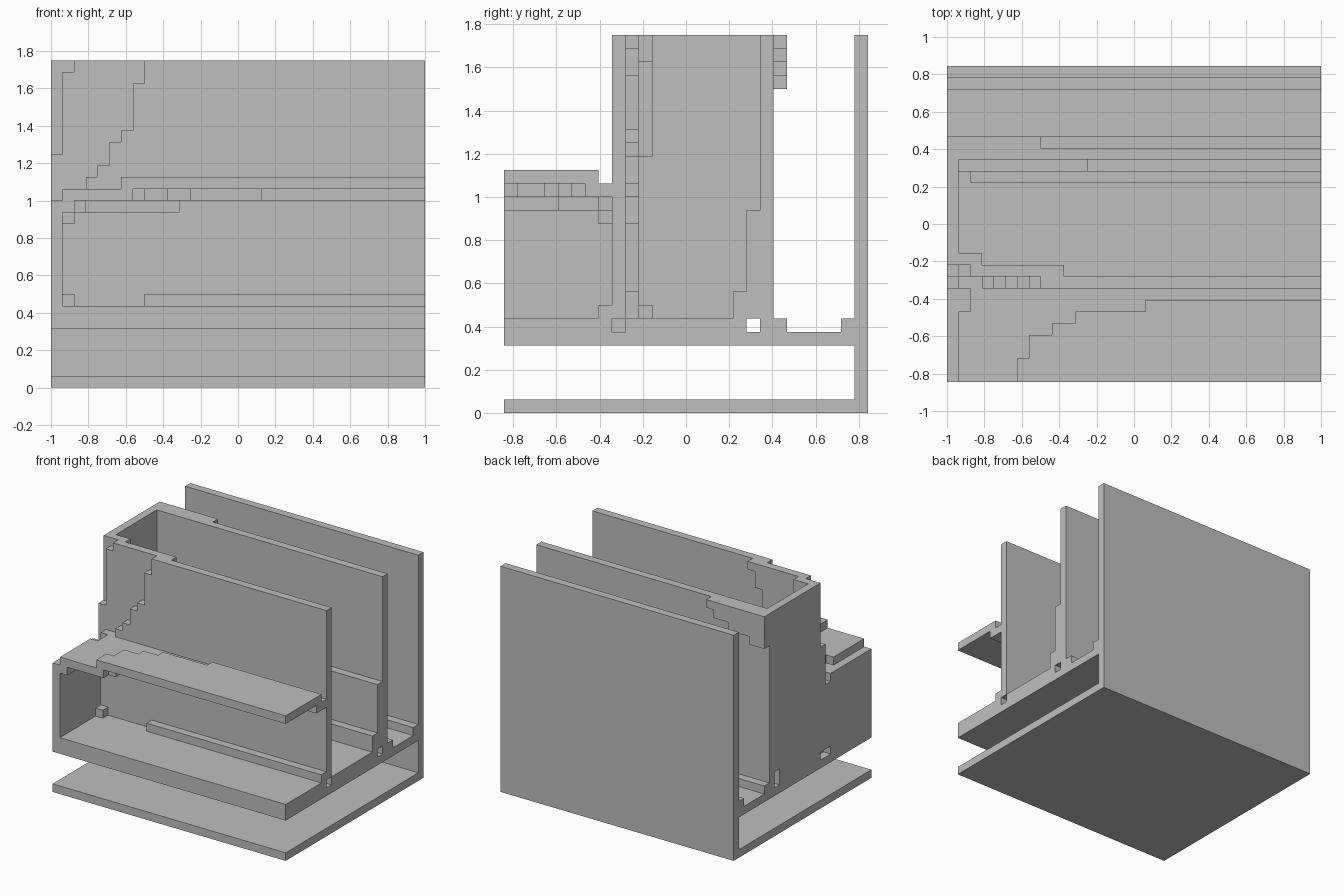
import bpy
import bmesh

cube = bpy.data.objects.get("Cube")
if cube:
    bpy.data.objects.remove(cube, do_unlink=True)

U = 1 / 16  # size of one grid step

grey = bpy.data.materials.new("plain grey")
grey.use_nodes = True
COLOUR = (0.52, 0.52, 0.52, 1)
grey.diffuse_color = COLOUR
grey.node_tree.nodes["Principled BSDF"].inputs["Base Color"].default_value = COLOUR


def outline(rows):
    """Stepped outline from stacked rows (b0, b1, a_min, a_max)."""
    pts = []
    for b0, b1, a0, a1 in rows:
        pts += [(a1, b0), (a1, b1)]
    for b0, b1, a0, a1 in reversed(rows):
        pts += [(a0, b1), (a0, b0)]
    # drop repeated points and points in the middle of a straight run
    pts = [p for i, p in enumerate(pts) if p != pts[i - 1]]
    n = len(pts)
    return [p for i, p in enumerate(pts)
            if not any(pts[i - 1][k] == p[k] == pts[(i + 1) % n][k] for k in (0, 1))]


def place(axis, a, b, c):
    """Axis x: rows are z over y. Axis y: z over x. Axis z: y over x."""
    x, y, z = {"x": (c, a, b), "y": (a, c, b), "z": (a, b, c)}[axis]
    return (x * U, (y - 13.5) * U, z * U)


def part(name, *slabs):
    """Object made of stepped slabs (axis, low, high, rows)."""
    bm = bmesh.new()
    for axis, lo, hi, rows in slabs:
        pts = outline(rows)
        ends = [[bm.verts.new(place(axis, a, b, c)) for a, b in pts] for c in (lo, hi)]
        bm.faces.new(ends[0])
        bm.faces.new(ends[1])
        for i in range(len(pts)):
            bm.faces.new((ends[0][i - 1], ends[0][i], ends[1][i], ends[1][i - 1]))
    bmesh.ops.recalc_face_normals(bm, faces=bm.faces)
    mesh = bpy.data.meshes.new(name)
    bm.to_mesh(mesh)
    bm.free()
    mesh.materials.append(grey)
    obj = bpy.data.objects.new(name, mesh)
    bpy.context.collection.objects.link(obj)
    return obj


# Outer L: bottom plate and tall back plate
part("base_and_back_plate", ("x", -16, 16, [(0, 1, 0, 27), (1, 28, 26, 27)]))

# Raised floor with channels below the two inner walls
part("floor",
     ("x", -16, 16, [(5, 6, 0, 26)]),
     ("z", 6, 7, [(0, 8, -16, 16), (8, 9, -15, -14), (9, 10, -15, 16), (10, 18, -16, 16)]),
     ("x", -16, 16, [(6, 7, 19, 21)]),
     ("x", -16, 16, [(6, 7, 25, 26)]))

# Side wall of the low front bay
part("front_bay_side", ("x", -16, -15, [(7, 15, 0, 9), (15, 16, 0, 8)]))

# Gently dipping canopy over the front bay, one slab per level
part("canopy",
     ("z", 17, 18, [(0, 2, -10, 16), (2, 4, -9, 16), (4, 5, -7, 16),
                    (5, 6, -5, 16), (6, 7, 1, 16)]),
     ("z", 16, 17, [(0, 1, -15, -9), (1, 3, -15, -8), (3, 4, -15, -6),
                    (4, 5, -15, -4), (5, 6, -15, 2), (6, 8, -14, 16)]),
     ("z", 15, 16, [(0, 4, -15, -14), (4, 7, -15, -13), (7, 8, -15, -5)]),
     ("z", 14, 15, [(7, 8, -15, -14)]))

# Small fillets at the foot of the front wall
part("front_wall_foot",
     ("z", 7, 8, [(7, 8, -8, 16)]),
     ("z", 7, 8, [(7, 8, -15, -14)]))

# Front inner wall, stepping back towards its closed end
part("front_wall",
     ("y", 8, 9, [(7, 17, -15, 16), (17, 18, -13, 16), (18, 19, -12, 16),
                  (19, 21, -11, 16), (21, 22, -10, 16), (22, 26, -9, 16),
                  (26, 28, -8, 16)]),
     ("y", 9, 10, [(7, 9, -16, -13), (9, 14, -16, -14), (14, 16, -16, -13),
                   (16, 17, -16, -12), (17, 19, -16, -11), (19, 20, -16, -10),
                   (20, 21, -15, -9), (21, 25, -15, -8), (25, 27, -15, -7),
                   (27, 28, -14, -6)]),
     ("y", 10, 11, [(19, 26, -15, -14), (26, 28, -15, -13)]),
     ("y", 10, 11, [(7, 8, -15, -14)]))

# Closed end of the tall bay
part("end_wall", ("x", -16, -15, [(7, 8, 10, 18), (8, 28, 10, 19)]))

# Rear inner wall, thicker at its foot, bulging outward at the top corner
part("rear_wall",
     ("x", -16, -15, [(7, 28, 19, 20)]),
     ("x", -15, -14, [(7, 14, 18, 20), (14, 28, 19, 20)]),
     ("x", -14, -4, [(7, 9, 17, 20), (9, 14, 18, 20), (14, 28, 19, 20)]),
     ("x", -4, 16, [(7, 9, 17, 20), (9, 15, 18, 20), (15, 28, 19, 20)]),
     ("y", 20, 21, [(24, 25, -16, -14), (25, 26, -16, -11),
                    (26, 27, -16, -9), (27, 28, -16, -8)]))
